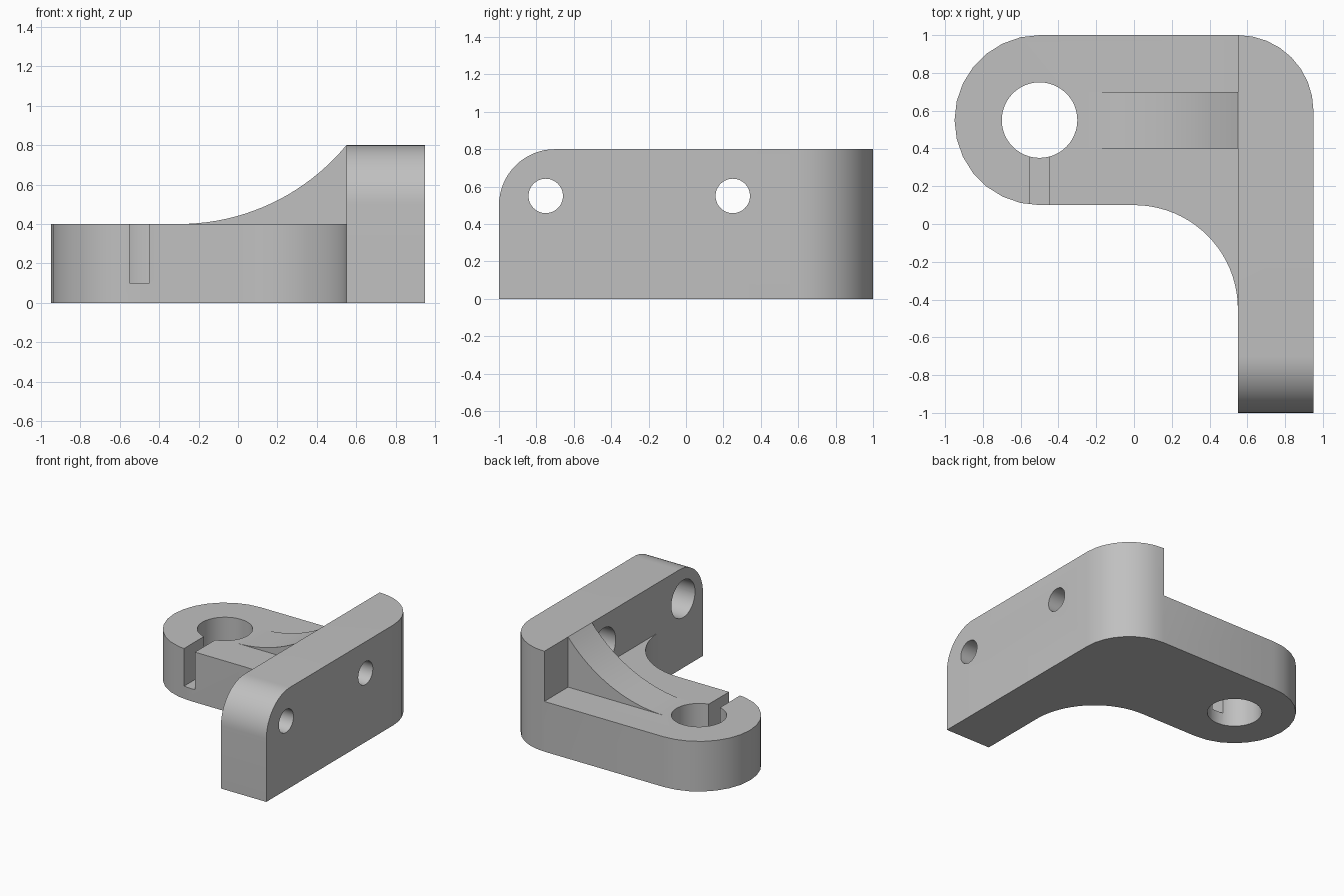
import bpy
import bmesh
from math import sin, cos, radians, asin, degrees
from mathutils import Vector

if "Cube" in bpy.data.objects:
    bpy.data.objects.remove(bpy.data.objects["Cube"], do_unlink=True)

ARM_TOP, WALL_TOP, WALL_X = 0.4, 0.8, 0.55

grey = bpy.data.materials.new("plain grey")
grey.use_nodes = True
grey.diffuse_color = (0.53, 0.53, 0.53, 1)
grey.node_tree.nodes["Principled BSDF"].inputs["Base Color"].default_value = grey.diffuse_color


def arc(cx, cy, r, start, end, steps):
    """Points on a circular arc, angles in degrees."""
    angles = [radians(start + (end - start) * i / steps) for i in range(steps + 1)]
    return [(cx + r * cos(a), cy + r * sin(a)) for a in angles]


def prism(name, outline, axis, low, high):
    """Extrude a 2D outline along one axis."""
    place = {"x": lambda u, v, d: (d, u, v),
             "y": lambda u, v, d: (u, d, v),
             "z": lambda u, v, d: (u, v, d)}[axis]
    bm = bmesh.new()
    face = bm.faces.new([bm.verts.new(place(u, v, low)) for u, v in outline])
    result = bmesh.ops.extrude_face_region(bm, geom=[face])
    moved = [g for g in result["geom"] if isinstance(g, bmesh.types.BMVert)]
    bmesh.ops.translate(bm, verts=moved, vec=Vector(place(0, 0, high - low)))
    bmesh.ops.recalc_face_normals(bm, faces=bm.faces)
    mesh = bpy.data.meshes.new(name)
    bm.to_mesh(mesh)
    bm.free()
    mesh.materials.append(grey)
    obj = bpy.data.objects.new(name, mesh)
    bpy.context.collection.objects.link(obj)
    return obj


def round_cutter(axis, u, v, r, low, high):
    return prism("hole_cutter", arc(u, v, r, 0, 360, 48)[:-1], axis, low, high)


def combine(target, tool, operation):
    """Apply a boolean and discard the tool."""
    mod = target.modifiers.new("combine", "BOOLEAN")
    mod.operation, mod.solver, mod.object = operation, "EXACT", tool
    graph = bpy.context.evaluated_depsgraph_get()
    mesh = bpy.data.meshes.new_from_object(target.evaluated_get(graph))
    target.modifiers.clear()
    target.data = mesh
    bpy.data.objects.remove(tool, do_unlink=True)


# Upright wall: rounded back corner in plan, rounded front corner from the side
plan = [(WALL_X, -1.1), (0.95, -1.1)] + arc(WALL_X, 0.6, 0.4, 0, 90, 8)
bracket = prism("bracket", plan, "z", -0.1, 0.9)
side = [(-1, 0), (1.1, 0), (1.1, WALL_TOP)] + arc(-0.7, 0.5, 0.3, 90, 180, 16)
combine(bracket, prism("wall_side", side, "x", 0.3, 1.2), "INTERSECT")

# Flat arm: rounded end and a concave fillet into the wall
arm_plan = (arc(-0.5, 0.55, 0.45, 90, 270, 14)
            + arc(0, -0.45, 0.55, 90, 0, 20)
            + [(0.7, -0.45), (0.7, 0.9), (WALL_X, 1)])
combine(bracket, prism("arm", arm_plan, "z", 0, ARM_TOP), "UNION")

# Curved rib, tangent to the arm and reaching the wall top
start, rise = -0.3, WALL_TOP - ARM_TOP
run = WALL_X - start
radius = (run ** 2 + rise ** 2) / (2 * rise)
sweep = degrees(asin(run / radius))
rib = (arc(start, ARM_TOP + radius, radius, -90, -90 + sweep, 20)
       + [(0.7, 0.7), (0.7, 0.2), (-0.2, 0.2)])
combine(bracket, prism("rib", rib, "y", 0.4, 0.7), "UNION")

# Pivot hole and the slot that opens into it
combine(bracket, round_cutter("z", -0.5, 0.55, 0.2, -0.1, 0.6), "DIFFERENCE")
slot = [(-0.55, 0.1), (-0.45, 0.1), (-0.45, 0.6), (-0.55, 0.6)]
combine(bracket, prism("slot_cutter", slot, "y", 0, 0.45), "DIFFERENCE")

# Counterbored bolt holes through the wall
for y in (-0.75, 0.25):
    combine(bracket, round_cutter("x", y, 0.55, 0.092, 0.5, 1.1), "DIFFERENCE")
    combine(bracket, round_cutter("x", y, 0.55, 0.149, 0.5, 0.8), "DIFFERENCE")

# Smooth curves, sharp edges
bpy.ops.object.select_all(action="DESELECT")
bracket.select_set(True)
bpy.context.view_layer.objects.active = bracket
bpy.ops.object.shade_smooth_by_angle(angle=radians(30))
